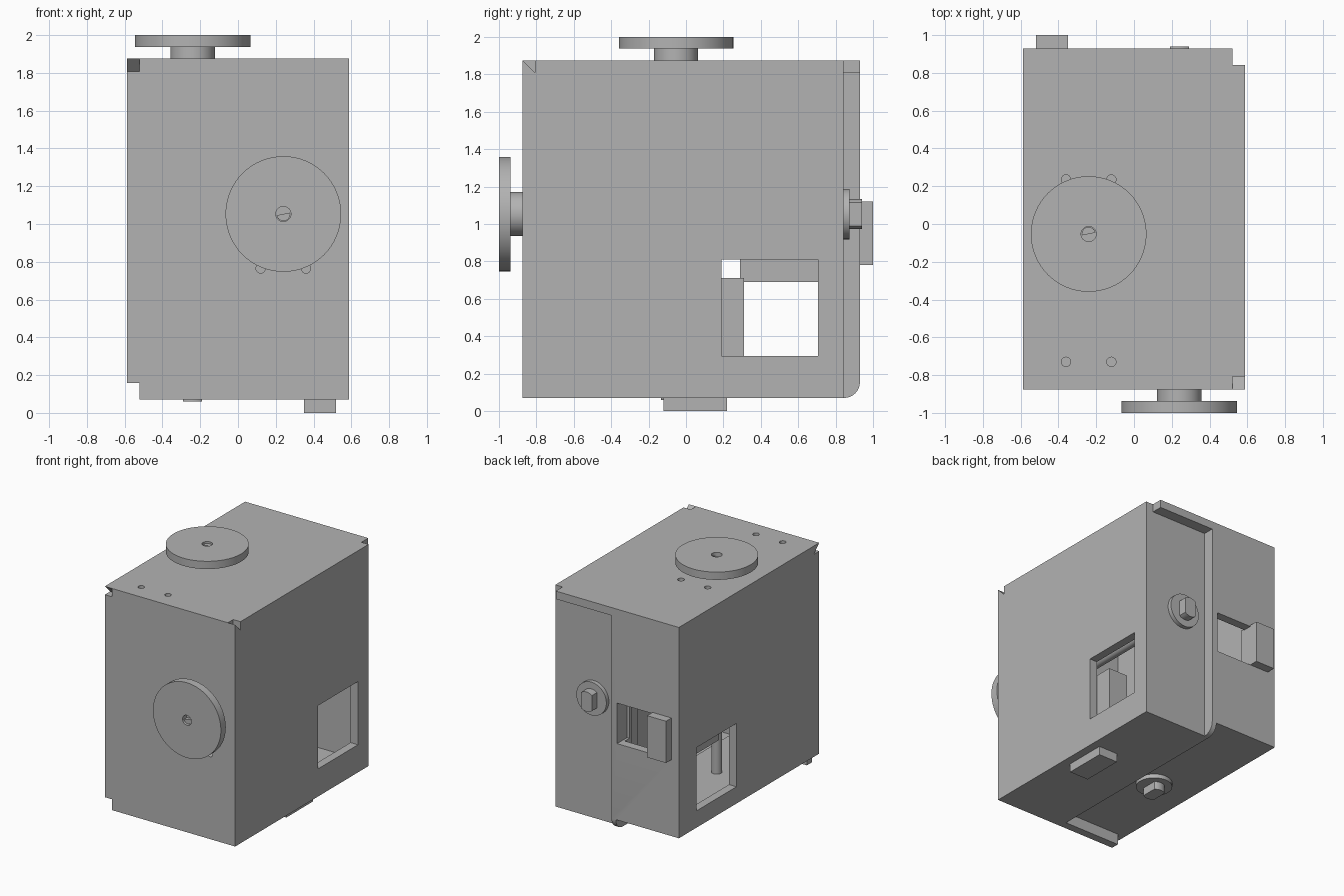
import bpy, bmesh, math
from mathutils import Matrix, Vector

old = bpy.data.objects.get("Cube")
if old:
    bpy.data.objects.remove(old, do_unlink=True)

grey = bpy.data.materials.new("plain_grey")
grey.use_nodes = True
colour = (0.45, 0.45, 0.45, 1)
grey.diffuse_color = colour
grey.node_tree.nodes["Principled BSDF"].inputs["Base Color"].default_value = colour

# The box repeats itself under a half turn that swaps top with front and back with bottom
SAME = Matrix.Identity(4)
TURN = Matrix(((-1, 0, 0, 0), (0, 0, -1, 1), (0, -1, 0, 1), (0, 0, 0, 1)))
SIDES = (("top", SAME), ("front", TURN))


def finish(name, bm, matrix=SAME):
    bm.transform(matrix)
    bmesh.ops.recalc_face_normals(bm, faces=bm.faces)
    mesh = bpy.data.meshes.new(name)
    bm.to_mesh(mesh)
    bm.free()
    mesh.materials.append(grey)
    obj = bpy.data.objects.new(name, mesh)
    bpy.context.collection.objects.link(obj)
    return obj


def box(x, y, z):
    bm = bmesh.new()
    bmesh.ops.create_cube(bm, size=1)
    for v in bm.verts:
        v.co = Vector([a + (b - a) * (c + 0.5) for (a, b), c in zip((x, y, z), v.co)])
    return bm


def prism(points, axis, low, high):
    """Extrude a flat outline along x or z."""
    def place(a, b, h):
        return (h, a, b) if axis == "x" else (a, b, h)
    bm = bmesh.new()
    base = bm.faces.new([bm.verts.new(place(a, b, low)) for a, b in points])
    new = bmesh.ops.extrude_face_region(bm, geom=[base])["geom"]
    shift = Vector(place(0, 0, high - low))
    bmesh.ops.translate(bm, vec=shift, verts=[v for v in new if isinstance(v, bmesh.types.BMVert)])
    return bm


def arc(cx, cy, r, start, end, n):
    return [(cx + r * math.cos(start + (end - start) * i / n),
             cy + r * math.sin(start + (end - start) * i / n)) for i in range(n + 1)]


def disc(cx, cy, r, low, high, n=24):
    return prism(arc(cx, cy, r, 0, math.tau, n)[:-1], "z", low, high)


# Housing block with its lower back edge rounded
bm = box((-0.587, 0.587), (-0.875, 0.93), (0.07, 1.875))
edge = [e for e in bm.edges if all(v.co.y > 0.9 and v.co.z < 0.1 for v in e.verts)]
bmesh.ops.bevel(bm, geom=edge, offset=0.085, segments=8, profile=0.5, affect='EDGES')
housing = finish("housing", bm)

# Cutters: cavity, stepped back, corner notch, mitre, slot and screw holes, each used on both halves
cutters = []
for side, m in SIDES:
    shapes = [
        box((-0.52, -0.05), (-0.805, 0.86), (0.23, 1.805)),
        box((0.02, 0.7), (0.842, 1.1), (-0.1, 1.81)),
        box((0.522, 0.7), (0.842, 1.1), (-0.1, 2.1)),
        prism([(-0.875, 1.875), (-0.807, 1.807), (-0.807, 1.95), (-0.875, 1.95)], "x", 0.522, 0.7),
        box((-0.515, -0.03), (0.8, 1.0), (0.78, 1.11)),
        box((-0.7, -0.4), (0.19, 0.705), (0.295, 0.81)),
    ]
    for x in (-0.36, -0.12):
        for y in (-0.73, 0.235):
            shapes.append(disc(x, y, 0.025, 1.75, 1.95, 16))
    cutters += [finish("cutter", s, m) for s in shapes]
# Middle of the cavity joins its two halves
cutters.append(finish("cutter", box((-0.1, 0.1), (-0.805, 0.77), (0.23, 1.805))))

for c in cutters:
    c.hide_render = True
    mod = housing.modifiers.new("cut", "BOOLEAN")
    mod.operation = "DIFFERENCE"
    mod.solver = "EXACT"
    mod.object = c
deps = bpy.context.evaluated_depsgraph_get()
carved = bpy.data.meshes.new_from_object(housing.evaluated_get(deps))
housing.modifiers.clear()
housing.data = carved
for c in cutters:
    bpy.data.objects.remove(c, do_unlink=True)


def lathe(profile, cx, cy, n=64):
    bm = bmesh.new()
    verts = [bm.verts.new((r, 0, z)) for r, z in profile]
    edges = [bm.edges.new(p) for p in zip(verts, verts[1:])]
    bmesh.ops.spin(bm, geom=verts + edges, cent=(0, 0, 0), axis=(0, 0, 1),
                   angle=math.tau, steps=n, use_merge=True)
    bmesh.ops.remove_doubles(bm, verts=bm.verts, dist=0.0001)
    bmesh.ops.translate(bm, vec=(cx, cy, 0), verts=bm.verts)
    return bm


smooth = [housing]
AX, AY = -0.24, -0.053
for side, m in SIDES:
    # Knob, stem, thin axle and end flange in one turned part
    knob = [(0, 1.95), (0.04, 1.95), (0.04, 2.0), (0.306, 2.0), (0.306, 1.937), (0.118, 1.937),
            (0.118, 1.79), (0.04, 1.79), (0.04, 0.18), (0.135, 0.17), (0.135, 0.125), (0, 0.125)]
    smooth.append(finish(side + "_knob_and_axle", lathe(knob, AX, AY), m))

    # Half-round axle tip inside the knob bore
    tip = prism(arc(AX, AY, 0.037, 0.2, 0.2 + math.pi, 12), "z", 1.94, 1.985)
    smooth.append(finish(side + "_axle_tip", tip, m))

    # Flat-sided end of the axle
    a = math.acos(0.05 / 0.08)
    outline = arc(AX, AY, 0.08, a, math.pi - a, 8) + arc(AX, AY, 0.08, math.pi + a, math.tau - a, 8)
    smooth.append(finish(side + "_axle_end", prism(outline, "z", 0.06, 0.14), m))

    # Sliding tab and the arm behind it
    finish(side + "_slider_tab", box((-0.52, -0.35), (0.82, 1.0), (0.78, 1.12)), m)
    finish(side + "_slider_arm", box((-0.5, -0.33), (0.29, 0.83), (0.69, 0.85)), m)

bpy.ops.object.select_all(action='DESELECT')
for obj in smooth:
    obj.select_set(True)
bpy.context.view_layer.objects.active = housing
bpy.ops.object.shade_smooth_by_angle(angle=math.radians(30))
